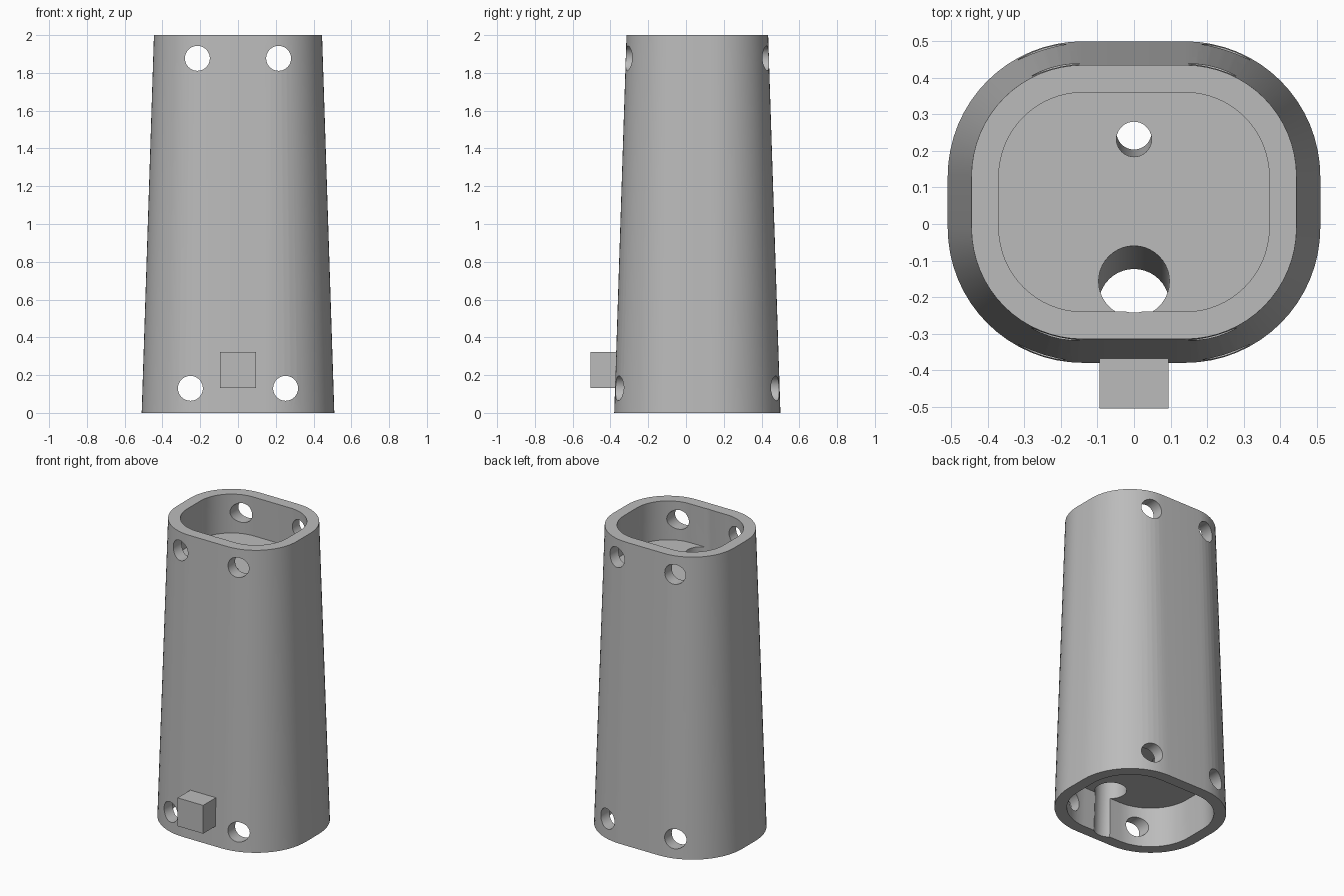
import bpy, bmesh, math
from mathutils import Vector

if "Cube" in bpy.data.objects:
    bpy.data.objects.remove(bpy.data.objects["Cube"], do_unlink=True)

HEIGHT = 2.0
WALL = 0.075       # thickness of the rim walls
DEPTH = 0.265      # depth of the pocket at each end
CENTRE_Y = 0.06
FLAT_X, FLAT_Y = 0.14, 0.07   # half lengths of the straight sides
STEPS = 16

grey = bpy.data.materials.new("light grey")
grey.use_nodes = True
colour = (0.5, 0.5, 0.5, 1)
grey.diffuse_color = colour
grey.node_tree.nodes["Principled BSDF"].inputs["Base Color"].default_value = colour


def add_object(name, bm):
    bmesh.ops.recalc_face_normals(bm, faces=bm.faces)
    mesh = bpy.data.meshes.new(name)
    bm.to_mesh(mesh)
    bm.free()
    mesh.materials.append(grey)
    obj = bpy.data.objects.new(name, mesh)
    bpy.context.collection.objects.link(obj)
    return obj


def radius_at(z):
    return 0.37 - 0.065 * z / HEIGHT


def ring(bm, z, inset=0.0):
    """Rounded rectangle whose corners shrink with height."""
    r = radius_at(z) - inset
    verts = []
    for i, (sx, sy) in enumerate(((1, 1), (-1, 1), (-1, -1), (1, -1))):
        for k in range(STEPS + 1):
            a = (i + k / STEPS) * math.pi / 2
            verts.append(bm.verts.new((sx * FLAT_X + r * math.cos(a),
                                       CENTRE_Y + sy * FLAT_Y + r * math.sin(a), z)))
    return verts


def rod(name, start, end, radius):
    """Cylinder between two points, used as a drill."""
    start, end = Vector(start), Vector(end)
    axis = end - start
    bm = bmesh.new()
    bmesh.ops.create_cone(bm, cap_ends=True, segments=40, radius1=radius,
                          radius2=radius, depth=axis.length)
    obj = add_object(name, bm)
    obj.rotation_mode = "QUATERNION"
    obj.rotation_quaternion = axis.to_track_quat("Z", "Y")
    obj.location = (start + end) / 2
    obj.hide_render = True
    return obj


# Tapered body with a pocket in each end
bm = bmesh.new()
rings = [ring(bm, DEPTH, WALL), ring(bm, 0, WALL), ring(bm, 0),
         ring(bm, HEIGHT), ring(bm, HEIGHT, WALL), ring(bm, HEIGHT - DEPTH, WALL)]
for low, high in zip(rings, rings[1:]):
    for i in range(len(low)):
        j = (i + 1) % len(low)
        bm.faces.new((low[i], low[j], high[j], high[i]))
bm.faces.new(rings[0])
bm.faces.new(rings[-1])
body = add_object("tapered_body", bm)


# Slanted channels along the body
def channel(name, y, slope, radius):
    def point(z):
        return (0, y + slope * (HEIGHT - DEPTH - z), z)
    return rod(name, point(-0.1), point(HEIGHT + 0.1), radius)


drills = [channel("large_channel_drill", -0.157, -0.043, 0.097),
          channel("small_channel_drill", 0.232, 0.0136, 0.048)]

# Bolt holes running front to back near both ends
for label, x, z in (("upper", 0.215, 1.877), ("lower", 0.252, 0.13)):
    for side, s in (("left", 1), ("right", -1)):
        drills.append(rod(f"{label}_{side}_bolt_drill", (s * x, -1, z), (s * x, 1, z), 0.066))

for drill in drills:
    cut = body.modifiers.new(drill.name, "BOOLEAN")
    cut.operation = "DIFFERENCE"
    cut.solver = "EXACT"
    cut.object = drill

# Bake the cuts so the hole rims can be shaded sharp
bpy.context.view_layer.update()
baked = bpy.data.meshes.new_from_object(body.evaluated_get(bpy.context.evaluated_depsgraph_get()))
body.modifiers.clear()
body.data = baked
for drill in drills:
    bpy.data.objects.remove(drill, do_unlink=True)

bpy.ops.object.select_all(action="DESELECT")
body.select_set(True)
bpy.context.view_layer.objects.active = body
bpy.ops.object.shade_smooth_by_angle(angle=math.radians(30))

# Small block on the front
bm = bmesh.new()
bmesh.ops.create_cube(bm, size=1)
bmesh.ops.scale(bm, vec=(0.19, 0.145, 0.19), verts=bm.verts)
bmesh.ops.translate(bm, vec=(0, -0.4325, 0.228), verts=bm.verts)
add_object("front_block", bm)
